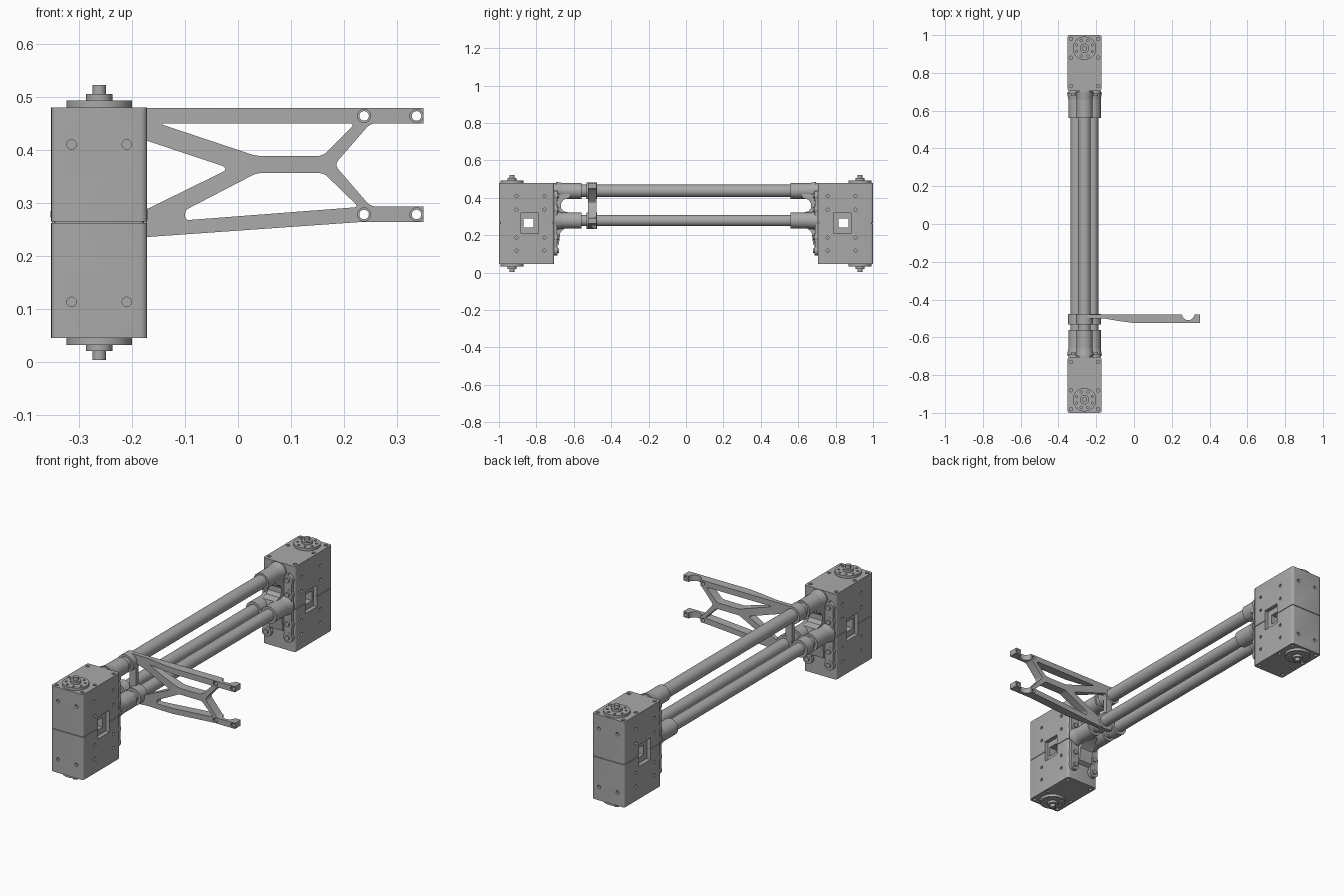
import bpy, bmesh, math
from mathutils import Vector, Matrix

old = bpy.data.objects.get("Cube")
if old:
    bpy.data.objects.remove(old)

GREY = (0.4, 0.4, 0.4, 1)
metal = bpy.data.materials.new("plain grey")
metal.use_nodes = True
metal.diffuse_color = GREY
metal.node_tree.nodes["Principled BSDF"].inputs["Base Color"].default_value = GREY

CX = -0.262          # centre line of the frame
parts = []


def finish(name, bm):
    bmesh.ops.recalc_face_normals(bm, faces=bm.faces)
    mesh = bpy.data.meshes.new(name)
    bm.to_mesh(mesh)
    bm.free()
    mesh.materials.append(metal)
    ob = bpy.data.objects.new(name, mesh)
    bpy.context.collection.objects.link(ob)
    parts.append(ob)
    return ob


def add_rod(bm, a, b, r, r2=None, seg=24):
    a, b = Vector(a), Vector(b)
    d = b - a
    mat = Matrix.Translation((a + b) / 2) @ d.to_track_quat('Z', 'Y').to_matrix().to_4x4()
    bmesh.ops.create_cone(bm, cap_ends=True, segments=seg, radius1=r,
                          radius2=r if r2 is None else r2, depth=d.length, matrix=mat)


def add_box(bm, lo, hi):
    lo, hi = Vector(lo), Vector(hi)
    mat = Matrix.Translation((lo + hi) / 2) @ Matrix.Diagonal((*(hi - lo), 1))
    return bmesh.ops.create_cube(bm, size=1, matrix=mat)["verts"]


def prism(name, pts, axis, lo, hi, rounding=0):
    """Extrude a 2D outline along y (xz points), z (xy points) or x (yz points)."""
    place = {'x': lambda p, d: (d, p[0], p[1]),
             'y': lambda p, d: (p[0], d, p[1]),
             'z': lambda p, d: (p[0], p[1], d)}[axis]
    bm = bmesh.new()
    bottom = [bm.verts.new(place(p, lo)) for p in pts]
    top = [bm.verts.new(place(p, hi)) for p in pts]
    n = len(pts)
    bm.faces.new(bottom)
    bm.faces.new(top)
    for i in range(n):
        bm.faces.new((bottom[i], bottom[(i + 1) % n], top[(i + 1) % n], top[i]))
    if rounding:
        sides = [bm.edges.get((a, b)) for a, b in zip(bottom, top)]
        bmesh.ops.bevel(bm, geom=sides, offset=rounding, segments=4, profile=0.5,
                        affect='EDGES', clamp_overlap=True)
    return finish(name, bm)


def carve(ob, cutters):
    for c in cutters:
        c.hide_render = True
        mod = ob.modifiers.new("cut", 'BOOLEAN')
        mod.operation, mod.solver, mod.object = 'DIFFERENCE', 'EXACT', c
        bpy.context.view_layer.objects.active = ob
        bpy.ops.object.modifier_apply(modifier=mod.name)


def discard(cutters):
    for c in cutters:
        parts.remove(c)
        bpy.data.objects.remove(c)


BOLT_Z = (0.118, 0.187, 0.337, 0.41)
X0, X1 = CX - 0.0905, CX + 0.0905

for s, end in ((-1, "front"), (1, "back")):
    def Y(v):
        return s * v

    # Motor housing: two halves around a slightly smaller core
    rect = [(X0, Y(0.705)), (X1, Y(0.705)), (X1, Y(1)), (X0, Y(1))]
    lower = prism(end + "_housing_lower", rect, 'z', 0.045, 0.2615, 0.012)
    upper = prism(end + "_housing_upper", rect, 'z', 0.2645, 0.48, 0.012)
    core = [(X0 + .006, Y(.711)), (X1 - .006, Y(.711)), (X1 - .006, Y(.994)), (X0 + .006, Y(.994))]
    middle = prism(end + "_housing_core", core, 'z', 0.255, 0.271, 0.01)

    # Side windows and bolt holes
    bm = bmesh.new()
    for x in (X0, X1):
        add_box(bm, (x - 0.02, Y(0.835) - 0.046, 0.21), (x + 0.02, Y(0.835) + 0.046, 0.32))
    recess = finish("window_recess_cutter", bm)
    bm = bmesh.new()
    add_box(bm, (X0 - 0.1, Y(0.842) - 0.027, 0.24), (X1 + 0.1, Y(0.842) + 0.027, 0.29))
    through = finish("window_cutter", bm)
    bm = bmesh.new()
    for x in (X0, X1):
        for z in BOLT_Z:
            for y in (0.757, 0.906):
                add_rod(bm, (x - 0.012, Y(y), z), (x + 0.012, Y(y), z), 0.008, seg=12)
    for dx in (-0.052, 0.052):
        for z in (0.113, 0.41):
            add_rod(bm, (CX + dx, Y(0.988), z), (CX + dx, Y(1.02), z), 0.009, seg=16)
    for dx in (-0.072, 0.072):
        for y in (0.73, 0.88, 0.98):
            for z in (0.045, 0.48):
                add_rod(bm, (CX + dx, Y(y), z - 0.01), (CX + dx, Y(y), z + 0.01), 0.009, seg=12)
    bolts = finish("bolt_hole_cutter", bm)
    for half in (lower, upper):
        carve(half, (recess, through, bolts))
    carve(middle, (recess, through))
    discard((recess, through, bolts))

    # Output flange with ring of holes, hub and shaft on both housing ends
    for z, d, side in ((0.48, 1, "top"), (0.045, -1, "bottom")):
        yc = Y(0.93)
        bm = bmesh.new()
        add_rod(bm, (CX, yc, z - d * 0.005), (CX, yc, z + d * 0.013), 0.062, seg=48)
        flange = finish(f"{end}_{side}_flange", bm)
        bm = bmesh.new()
        for i in range(8):
            a = math.tau * (i + 0.5) / 8
            x, y = CX + 0.045 * math.cos(a), yc + 0.045 * math.sin(a)
            add_rod(bm, (x, y, z + d * 0.004), (x, y, z + d * 0.03), 0.006, seg=10)
        holes = finish("flange_cutter", bm)
        carve(flange, (holes,))
        discard((holes,))
        bm = bmesh.new()
        add_rod(bm, (CX, yc, z), (CX, yc, z + d * 0.025), 0.025)
        add_rod(bm, (CX, yc, z), (CX, yc, z + d * 0.042), 0.013)
        finish(f"{end}_{side}_shaft", bm)

    # Tube bracket: sockets flaring into a lobed mounting plate
    bm = bmesh.new()
    for x, z, r in ((CX, 0.437, 0.042), (CX - 0.043, 0.278, 0.043), (CX + 0.043, 0.278, 0.043)):
        add_rod(bm, (x, Y(0.56), z), (x, Y(0.705), z), r, seg=32)
        add_rod(bm, (x, Y(0.66), z), (x, Y(0.695), z), r, r + 0.006, seg=32)
    finish(end + "_tube_sockets", bm)
    bm = bmesh.new()
    for dx in (-0.06, 0.06):
        for z in BOLT_Z:
            add_rod(bm, (CX + dx, Y(0.688), z), (CX + dx, Y(0.705), z), 0.026)
            add_rod(bm, (CX + dx, Y(0.68), z), (CX + dx, Y(0.69), z), 0.012, seg=16)
        add_box(bm, (CX + dx - 0.022, Y(0.697) - 0.008, 0.118), (CX + dx + 0.022, Y(0.697) + 0.008, 0.41))
    add_box(bm, (CX - 0.06, Y(0.697) - 0.008, 0.15), (CX + 0.06, Y(0.697) + 0.008, 0.44))
    finish(end + "_mounting_plate", bm)
    web = [(Y(0.7), 0.45), (Y(0.62), 0.43), (Y(0.62), 0.4), (Y(0.655), 0.39), (Y(0.668), 0.37),
           (Y(0.668), 0.345), (Y(0.655), 0.328), (Y(0.62), 0.32), (Y(0.6), 0.25), (Y(0.65), 0.235),
           (Y(0.672), 0.215), (Y(0.68), 0.15), (Y(0.7), 0.14)]
    prism(end + "_bracket_web", web, 'x', CX - 0.038, CX + 0.038)

# Three long tubes
for name, x, z, r in (("top_tube", CX, 0.437, 0.033),
                      ("right_tube", CX - 0.043, 0.278, 0.03),
                      ("left_tube", CX + 0.043, 0.278, 0.03)):
    bm = bmesh.new()
    add_rod(bm, (x, -0.7, z), (x, 0.7, z), r, seg=32)
    finish(name, bm)

# Clamp collars holding the side arm
bm = bmesh.new()
for x, z in ((CX, 0.437), (CX - 0.043, 0.278), (CX + 0.043, 0.278)):
    add_rod(bm, (x, -0.532, z), (x, -0.477, z), 0.044, seg=32)
finish("clamp_collars", bm)

# Side arm: plate with lightening cutouts
outline = [(CX, 0.479), (0.35, 0.479), (0.35, 0.264), (0.235, 0.264), (-0.22, 0.232), (CX, 0.24)]
arm = prism("side_arm", outline, 'y', -0.524, -0.478)
openings = [
    ([(-0.15, 0.45), (0.222, 0.45), (0.16, 0.388), (0.035, 0.388)], 0.012),
    ([(-0.225, 0.435), (-0.225, 0.262), (-0.015, 0.365)], 0.016),
    ([(-0.1, 0.267), (0.228, 0.292), (0.162, 0.356), (0.035, 0.356), (-0.1, 0.286)], 0.008),
    ([(0.182, 0.372), (0.25, 0.45), (0.4, 0.45), (0.4, 0.293), (0.25, 0.293)], 0.01),
]
cutters = [prism("arm_cutter", p, 'y', -0.6, -0.4, r) for p, r in openings]
# Front of the arm thins toward the clamp
cutters.append(prism("taper_cutter", [(-0.3, -0.6), (0.02, -0.6), (0.0, -0.524), (-0.07, -0.515),
                                      (-0.16, -0.5), (-0.3, -0.5)], 'z', 0.1, 0.6))
# Cradle notch and fixing holes at the arm tips
bm = bmesh.new()
add_rod(bm, (0.287, -0.476, 0.2), (0.287, -0.476, 0.55), 0.033, seg=32)
cutters.append(finish("cradle_cutter", bm))
bm = bmesh.new()
for x in (0.238, 0.337):
    for z in (0.278, 0.464):
        add_rod(bm, (x, -0.6, z), (x, -0.4, z), 0.009, seg=20)
cutters.append(finish("fixing_hole_cutter", bm))
bm = bmesh.new()
for x in (0.238, 0.337):
    for z in (0.278, 0.464):
        add_rod(bm, (x, -0.6, z), (x, -0.516, z), 0.0125, seg=20)
cutters.append(finish("counterbore_cutter", bm))
carve(arm, cutters)
discard(cutters)

# Smooth the round surfaces, keep machined edges crisp
bpy.ops.object.select_all(action='DESELECT')
for ob in parts:
    ob.select_set(True)
bpy.context.view_layer.objects.active = parts[0]
bpy.ops.object.shade_smooth_by_angle(angle=math.radians(30))
